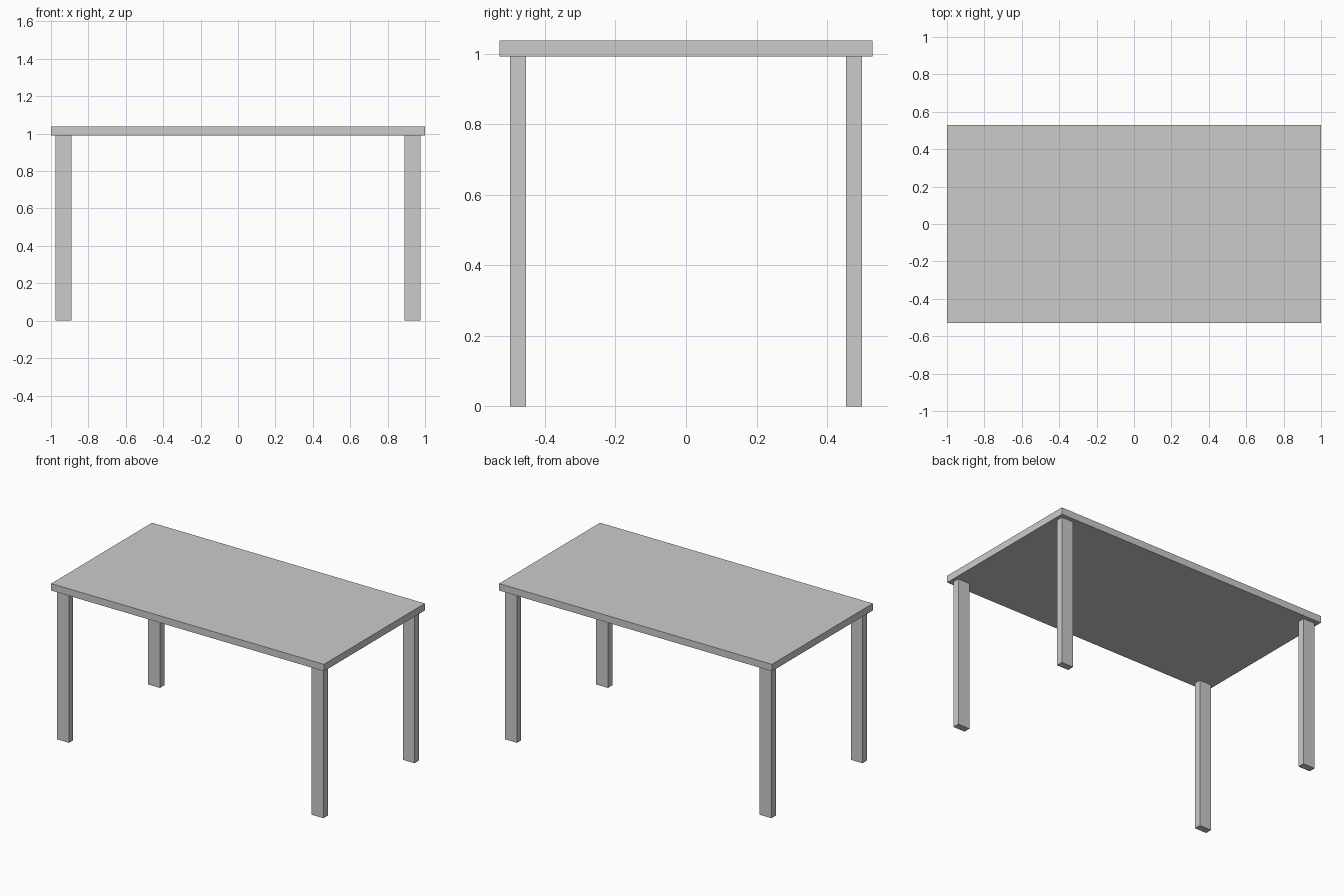
import bpy

if "Cube" in bpy.data.objects:
    bpy.data.objects.remove(bpy.data.objects["Cube"])


def box(name, x, y, z):
    """Axis-aligned box from (min, max) ranges."""
    bpy.ops.mesh.primitive_cube_add(size=1, location=[(a + b) / 2 for a, b in (x, y, z)])
    ob = bpy.context.object
    ob.name = name
    ob.scale = [b - a for a, b in (x, y, z)]
    bpy.ops.object.transform_apply(location=False, rotation=False, scale=True)
    return ob


TOP_Z, UNDERSIDE_Z = 1.037, 0.991

# Tabletop slab
box("tabletop", (-1.0, 1.0), (-0.528, 0.528), (UNDERSIDE_Z, TOP_Z))

# Four flat legs, inset from the corners
for side, sx in (("left", -1), ("right", 1)):
    for end, sy in (("front", -1), ("back", 1)):
        box(f"{end}_{side}_leg",
            sorted((sx * 0.89, sx * 0.976)),
            sorted((sy * 0.454, sy * 0.499)),
            (0.0, UNDERSIDE_Z))
